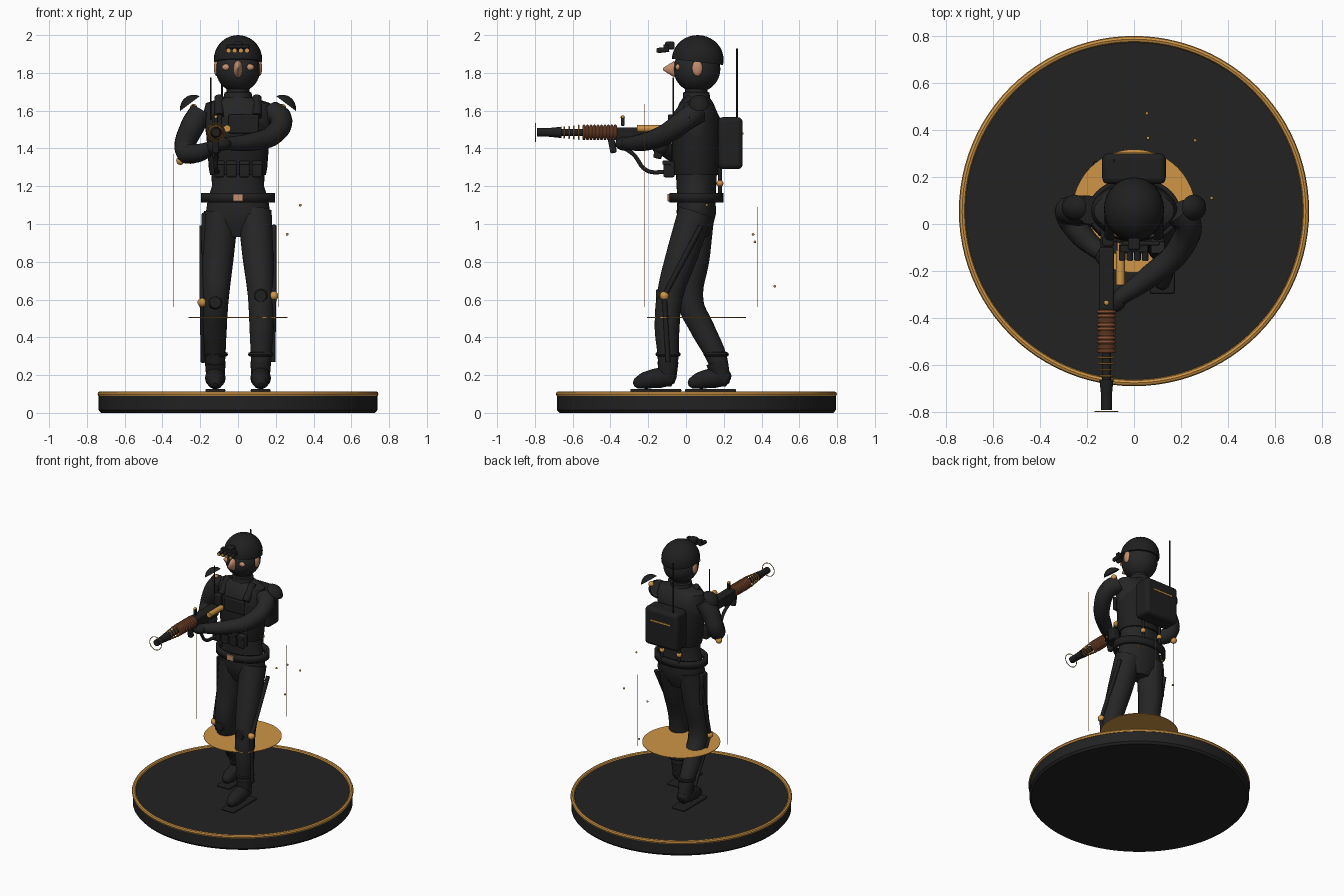
import bpy, bmesh, math
from mathutils import Vector, Matrix

cube = bpy.data.objects.get("Cube")
if cube:
    bpy.data.objects.remove(cube)


def material(name, r, g, b):
    m = bpy.data.materials.new(name)
    m.use_nodes = True
    m.diffuse_color = (r, g, b, 1)
    m.node_tree.nodes["Principled BSDF"].inputs["Base Color"].default_value = (r, g, b, 1)
    return m


CLOTH = material("black cloth", .019, .019, .02)
GEAR = material("dark gear", .014, .014, .015)
STONE = material("base black", .016, .016, .016)
GOLD = material("gold", .62, .3, .06)
COPPER = material("copper", .36, .12, .05)
SKIN = material("skin", .55, .27, .16)
CY = .055  # depth of the body axis


def finish(name, mat, bm=None):
    if bm:
        mesh = bpy.data.meshes.new(name)
        bm.to_mesh(mesh)
        bm.free()
        ob = bpy.data.objects.new(name, mesh)
        bpy.context.collection.objects.link(ob)
    else:
        ob = bpy.context.object
        ob.name = name
    bpy.ops.object.select_all(action='DESELECT')
    bpy.context.view_layer.objects.active = ob
    ob.select_set(True)
    ob.data.materials.clear()
    ob.data.materials.append(mat)
    bpy.ops.object.shade_smooth_by_angle(angle=math.radians(40))
    return ob


def ball(name, mat, c, size, cut=None):
    """Ellipsoid, optionally cut by a plane (point, normal) keeping the normal side."""
    bm = bmesh.new()
    bmesh.ops.create_uvsphere(bm, u_segments=28, v_segments=18, radius=1)
    s = (size,) * 3 if isinstance(size, (int, float)) else size
    bmesh.ops.transform(bm, verts=bm.verts, matrix=Matrix.Translation(c) @ Matrix.Diagonal((*s, 1)))
    if cut:
        geom = bm.verts[:] + bm.edges[:] + bm.faces[:]
        r = bmesh.ops.bisect_plane(bm, geom=geom, plane_co=cut[0], plane_no=cut[1], clear_inner=True)
        edges = [e for e in r["geom_cut"] if isinstance(e, bmesh.types.BMEdge)]
        bmesh.ops.contextual_create(bm, geom=edges)
    return finish(name, mat, bm)


def box(name, mat, c, size, bevel=.008, rot=(0, 0, 0)):
    bpy.ops.mesh.primitive_cube_add(size=1, location=c, rotation=rot)
    bpy.context.object.scale = size
    bpy.ops.object.transform_apply(location=False, rotation=False)
    if bevel:
        m = bpy.context.object.modifiers.new("bevel", 'BEVEL')
        m.width, m.segments = bevel, 3
    return finish(name, mat)


def rod(name, mat, a, b, r1, r2=None, sides=20):
    a, b = Vector(a), Vector(b)
    bpy.ops.mesh.primitive_cone_add(vertices=sides, radius1=r1, radius2=r1 if r2 is None else r2,
                                    depth=(b - a).length, location=(a + b) / 2)
    bpy.context.object.rotation_euler = (b - a).to_track_quat('Z', 'Y').to_euler()
    return finish(name, mat)


def ring(name, mat, c, major, minor, rot=(0, 0, 0), seg=32):
    bpy.ops.mesh.primitive_torus_add(location=c, rotation=rot, major_radius=major, minor_radius=minor,
                                     major_segments=seg, minor_segments=8)
    return finish(name, mat)


def limb(name, mat, pts):
    """Smooth tube through points (x, y, z, radius)."""
    cu = bpy.data.curves.new(name, 'CURVE')
    cu.dimensions, cu.bevel_depth, cu.bevel_resolution = '3D', 1, 5
    cu.resolution_u, cu.use_fill_caps = 6, True
    sp = cu.splines.new('BEZIER')
    sp.bezier_points.add(len(pts) - 1)
    for p, (x, y, z, r) in zip(sp.bezier_points, pts):
        p.co, p.radius = (x, y, z), r
        p.handle_left_type = p.handle_right_type = 'AUTO'
    ob = bpy.data.objects.new(name, cu)
    bpy.context.collection.objects.link(ob)
    bpy.ops.object.select_all(action='DESELECT')
    bpy.context.view_layer.objects.active = ob
    ob.select_set(True)
    bpy.ops.object.convert(target='MESH')
    return finish(name, mat)


def loft(name, mat, rings, n=32, cap=True):
    """Stack of elliptical rings (z, rx, ry) around the body axis."""
    bm = bmesh.new()
    rows = [[bm.verts.new((rx * math.cos(i * math.tau / n), CY + ry * math.sin(i * math.tau / n), z))
             for i in range(n)] for z, rx, ry in rings]
    for lo, hi in zip(rows, rows[1:]):
        for i in range(n):
            bm.faces.new((lo[i], lo[(i + 1) % n], hi[(i + 1) % n], hi[i]))
    if cap:
        bm.faces.new(rows[0][::-1])
        bm.faces.new(rows[-1])
    return finish(name, mat, bm)


# Display base, floating disc, light beams and drifting sparks
loft("base", STONE, [(0, .725, .725), (.015, .738, .738), (.1, .738, .738)], 96)
ring("base_rim", GOLD, (0, CY, .1), .73, .014, seg=96)
rod("floating_disc", GOLD, (0, CY, .503), (0, CY, .507), .262, sides=64)
for deg, top in ((-52, 1.635), (68, 1.09), (188, 1.37)):
    x, y = .347 * math.cos(math.radians(deg)), CY + .347 * math.sin(math.radians(deg))
    rod("light_beam", GOLD, (x, y, .56), (x, y, top), .002, sides=6)
for p in ((.33, .11, 1.1), (.26, .355, .945), (.055, .47, .67), (.06, .365, .905)):
    ball("spark", GOLD, p, .007)

# Torso, vest, belt
loft("torso", CLOTH, [(.93, .07, .06), (1.0, .15, .09), (1.06, .17, .105), (1.13, .16, .1), (1.2, .138, .105),
                      (1.3, .142, .11), (1.45, .165, .118), (1.58, .185, .115), (1.64, .17, .09), (1.67, .08, .07)])
loft("vest", GEAR, [(1.26, .148, .122), (1.3, .155, .13), (1.5, .17, .132), (1.56, .16, .125), (1.6, .15, .105)])
loft("neck", CLOTH, [(1.62, .08, .075), (1.695, .072, .07), (1.7, .06, .06), (1.73, .06, .06)])
belt = loft("belt", GEAR, [(1.115, .196, .143), (1.165, .196, .143)], 40, False)
thick = belt.modifiers.new("thickness", 'SOLIDIFY')
thick.thickness = .022
box("buckle", SKIN, (0, -.092, 1.14), (.055, .012, .04), .004)
for i in range(4):
    x = -.1 + i * .067
    box("pouch", GEAR, (x, -.09, 1.29), (.055, .06, .085))
    box("pouch_flap", CLOTH, (x, -.1, 1.325), (.058, .05, .02), .004)
box("radio", GEAR, (-.11, -.075, 1.53), (.05, .04, .1))
box("chest_panel", GEAR, (.03, -.082, 1.53), (.16, .02, .1))
rod("radio_antenna", GEAR, (-.145, -.068, 1.55), (-.145, -.068, 1.775), .004, sides=8)

# Head, mask, helmet and goggles
ball("masked_head", CLOTH, (0, CY + .003, 1.82), (.118, .124, .123))
helmet = ball("helmet", GEAR, (0, .062, 1.87), (.128, .137, .13), ((0, -.08, 1.875), (0, .12, 1)))
rod("nose", SKIN, (0, -.06, 1.82), (0, -.122, 1.82), .045, .006).scale.x = .55
for s in (-1, 1):
    ball("eye_opening", SKIN, (s * .062, -.043, 1.83), (.024, .014, .017))
    ball("ear", SKIN, (s * .112, .06, 1.825), (.016, .028, .042))
    rod("vest_strap", GEAR, (s * .1, -.05, 1.57), (s * .1, .03, 1.67), .025)
box("goggle_mount", GEAR, (0, -.085, 1.945), (.05, .05, .04))
box("goggle_bridge", GEAR, (0, -.105, 1.94), (.12, .03, .02), .004)
for i in range(4):
    x = -.05 + i * .0325
    rod("goggle_tube", GEAR, (x, -.09, 1.925), (x, -.153, 1.918), .014)
    rod("goggle_lens", GOLD, (x, -.153, 1.918), (x, -.157, 1.918), .011)

# Backpack
box("backpack", GEAR, (0, .235, 1.428), (.27, .13, .275), .025)
box("backpack_stripe", GOLD, (0, .301, 1.48), (.16, .006, .01), 0)
rod("backpack_antenna", GEAR, (-.085, .27, 1.55), (-.085, .27, 1.93), .005, sides=8)
for s in (-1, 1):
    ball("hip_joint", GOLD, (s * .07, .18, 1.215), .018)
    rod("hip_strut", GEAR, (s * .07, .18, 1.15), (s * .07, .18, 1.35), .01)


# Legs: side, depths at hip, thigh, knee, shin, calf and ankle
def leg(side, knee_z, depths):
    xs = (.088, .105, .12, .125, .122, .12)
    zs = (1.06, .84, knee_z, .45, .3, .2)
    rs = (.092, .084, .069, .066, .056, .044)
    limb("leg", CLOTH, [(side * x, y, z, r) for x, y, z, r in zip(xs, depths, zs, rs)])
    knee, calf, foot = depths[2], depths[4], depths[5]
    x = side * .12
    limb("boot", GEAR, [(x, foot + .045, .175, .02), (x, foot + .03, .18, .042), (x, foot - .04, .185, .055),
                        (x, foot - .12, .17, .046), (x, foot - .165, .155, .028), (x, foot - .178, .15, .01)])
    rod("boot_shaft", GEAR, (x, foot, .18), (x, calf, .27), .048, .055)
    box("boot_sole", GEAR, (x, foot - .06, .118), (.105, .27, .017), .006)
    ring("ankle_cuff", GEAR, (x, calf, .31), .055, .012)
    # Outer frame with gold knee joint
    o = side * .19
    hip = (o, depths[0] + .03, .99)
    rod("thigh_strut", GEAR, hip, (o, knee - .03, knee_z), .014)
    rod("shin_strut", GEAR, (o, knee - .03, knee_z), (o * .97, calf, .27), .013)
    ball("knee_joint", GOLD, (o, knee - .03, knee_z), .024)
    rod("knee_pad", GEAR, (x, knee - .02, knee_z), (x, knee - .075, knee_z), .055, .03)


leg(1, .62, (.05, -.02, -.085, -.1, -.095, -.1))
leg(-1, .585, (.06, .045, .025, .085, .16, .19))
box("thigh_holster", GEAR, (-.175, .055, .95), (.035, .07, .22))

# Arms and floating shoulder plates
limb("right_arm", CLOTH, [(-.19, .06, 1.6, .062), (-.24, .055, 1.52, .064), (-.28, .04, 1.39, .054),
                          (-.22, -.05, 1.375, .05), (-.13, -.13, 1.405, .036)])
limb("left_arm", CLOTH, [(.18, .055, 1.59, .062), (.225, .01, 1.56, .06), (.19, -.11, 1.475, .055),
                         (.07, -.22, 1.435, .048), (-.07, -.32, 1.425, .034)])
ball("right_glove", GEAR, (-.125, -.135, 1.41), (.04, .045, .045))
ball("left_glove", GEAR, (-.085, -.33, 1.425), (.05, .045, .036))
ball("elbow_joint", GOLD, (-.305, .05, 1.335), .022)
box("arm_patch", COPPER, (.272, -.005, 1.557), (.008, .05, .03), 0, (0, 0, -.35))
for s in (-1, 1):
    c = Vector((s * .235, .07, 1.61))
    ball("shoulder_plate", GEAR, c, (.072, .062, .074), (c + Vector((s * .022, 0, .026)), Vector((s * .6, 0, .8))))
    ball("shoulder_joint", GOLD, (s * .235, .07, 1.615), .02)

# Rifle along the depth axis
GX, GZ = -.117, 1.485
QUARTER = (math.pi / 2, 0, 0)


def barrel(name, mat, y1, y2, r1, r2=None):
    rod(name, mat, (GX, y1, GZ), (GX, y2, GZ), r1, r2)


barrel("muzzle", GEAR, -.79, -.73, .023)
barrel("muzzle_cone", GEAR, -.735, -.66, .022, .03)
barrel("rifle_barrel", GEAR, -.67, -.36, .019)
ring("muzzle_halo", GOLD, (GX, -.797, GZ), .048, .0025, QUARTER)
for i in range(4):
    ring("barrel_ring", GOLD, (GX, -.645 + i * .026, GZ), .028 + .003 * i, .004, QUARTER)
for i in range(10):
    ring("coil_turn", COPPER, (GX, -.54 + i * .0185, GZ), .034, .008, QUARTER, 20)
barrel("coil_core", COPPER, -.545, -.37, .031)
box("receiver", GEAR, (GX, -.235, GZ - .012), (.065, .27, .075))
rod("power_cell", GOLD, (-.058, -.26, 1.505), (-.058, -.11, 1.505), .019)
box("stock", GEAR, (GX, -.06, 1.475), (.05, .13, .06))
box("sight", GEAR, (GX, -.335, 1.545), (.02, .02, .05), .004)
ball("sight_bead", GOLD, (GX, -.335, 1.565), .011)
box("foregrip", GEAR, (GX, -.39, 1.415), (.035, .035, .08), .01, (.2, 0, 0))
box("pistol_grip", GEAR, (GX, -.14, 1.4), (.035, .045, .11), .01, (-.25, 0, 0))
limb("power_cable", GEAR, [(GX, -.36, 1.42, .011), (GX, -.28, 1.37, .011), (GX, -.21, 1.285, .011),
                           (-.11, -.13, 1.275, .011), (-.09, -.07, 1.29, .011)])
